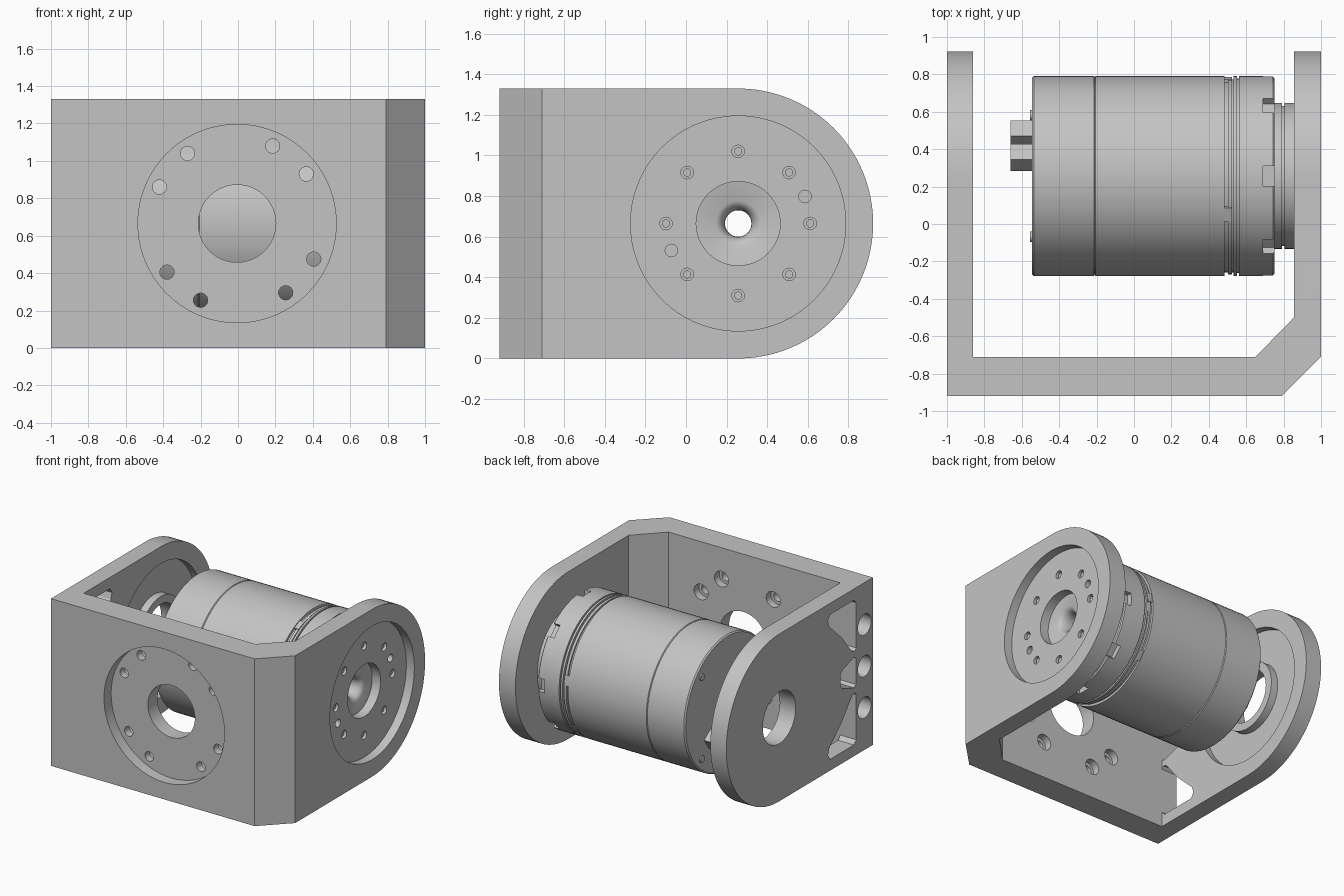
import bpy, bmesh
from math import sin, cos, pi, radians
from mathutils import Matrix, Vector

if "Cube" in bpy.data.objects:
    bpy.data.objects.remove(bpy.data.objects["Cube"], do_unlink=True)

H, CY, CZ = 1.33, 0.257, 0.665      # bracket height, motor axis position

grey = bpy.data.materials.new("machined grey")
grey.use_nodes = True
grey.diffuse_color = (0.55, 0.55, 0.55, 1)
grey.node_tree.nodes["Principled BSDF"].inputs["Base Color"].default_value = (0.55, 0.55, 0.55, 1)


def finish(name, bm):
    bmesh.ops.recalc_face_normals(bm, faces=bm.faces)
    me = bpy.data.meshes.new(name)
    bm.to_mesh(me)
    bm.free()
    me.materials.append(grey)
    ob = bpy.data.objects.new(name, me)
    bpy.context.collection.objects.link(ob)
    return ob


def prism(name, pts, axis, a, b):
    """Extrude a flat outline along x (points are y,z) or z (points are x,y)."""
    bm = bmesh.new()
    put = (lambda p, w: (w, p[0], p[1])) if axis == "x" else (lambda p, w: (p[0], p[1], w))
    face = bm.faces.new([bm.verts.new(put(p, a)) for p in pts])
    ext = bmesh.ops.extrude_face_region(bm, geom=[face])
    moved = [v for v in ext["geom"] if isinstance(v, bmesh.types.BMVert)]
    bmesh.ops.translate(bm, verts=moved, vec=Vector(put((0, 0), b - a)))
    return finish(name, bm)


def cyl(name, axis, a, b, c, r, n=32):
    """Cylinder along x (c = y,z) or y (c = x,z) from a to b."""
    bm = bmesh.new()
    rot = Matrix.Rotation(pi / 2, 4, "Y" if axis == "x" else "X")
    m = (a + b) / 2
    loc = (m, c[0], c[1]) if axis == "x" else (c[0], m, c[1])
    bmesh.ops.create_cone(bm, cap_ends=True, segments=n, radius1=r, radius2=r,
                          depth=b - a, matrix=Matrix.Translation(loc) @ rot)
    return finish(name, bm)


def box(name, loc, size, tilt=0):
    bm = bmesh.new()
    bmesh.ops.create_cube(bm, size=1, matrix=Matrix.Translation(loc)
                          @ Matrix.Rotation(tilt, 4, "X") @ Matrix.Diagonal((*size, 1)))
    return finish(name, bm)


def lathe(name, profile, n=96):
    """Revolve a closed (x, radius) loop around the motor axis."""
    bm = bmesh.new()
    rings = [[bm.verts.new((x, CY + r * cos(2 * pi * i / n), CZ + r * sin(2 * pi * i / n)))
              for i in range(n)] for x, r in profile]
    for k in range(len(rings)):
        p, q = rings[k - 1], rings[k]
        for i in range(n):
            j = (i + 1) % n
            bm.faces.new((p[i], p[j], q[j], q[i]))
    return finish(name, bm)


def boolean(ob, cutter, op="DIFFERENCE"):
    mod = ob.modifiers.new("cut", "BOOLEAN")
    mod.operation, mod.object, mod.solver = op, cutter, "EXACT"
    bpy.context.view_layer.objects.active = ob
    bpy.ops.object.modifier_apply(modifier=mod.name)
    bpy.data.objects.remove(cutter, do_unlink=True)


def polar(r, deg):
    return CY + r * cos(radians(deg)), CZ + r * sin(radians(deg))


# Bracket: U-shaped plan trimmed by the rounded side outline
plan = [(-1, -.92), (.79, -.92), (1, -.71), (1, 1), (.855, 1), (.855, -.5),
        (.65, -.71), (-.86, -.71), (-.86, 1), (-1, 1)]
bracket = prism("bracket", plan, "z", 0, H)
side = [(-.95, 0)] + [polar(H / 2, -90 + 180 * i / 48) for i in range(49)] + [(-.95, H)]
boolean(bracket, prism("cutter", side, "x", -1.1, 1.1), "INTERSECT")

# Front wall: round recess, centre hole, counterbored bolt holes
FX = -.005
boolean(bracket, cyl("cutter", "y", -1, -.83, (FX, CZ), .53, 72))
boolean(bracket, cyl("cutter", "y", -1, -.6, (FX, CZ), .207, 48))
for x, z in [(-.27, 1.04), (-.42, .86), (.185, 1.08), (.365, .93),
             (-.38, .405), (-.2, .255), (.255, .295), (.405, .475)]:
    boolean(bracket, cyl("cutter", "y", -1, -.6, (x, z), .038, 24))
    boolean(bracket, cyl("cutter", "y", -.77, -.6, (x, z), .062, 24))

# Left-over arm at +x: outer recess, centre hole, bolt circle and dowel holes
boolean(bracket, cyl("cutter", "x", .93, 1.1, (CY, CZ), .53, 72))
boolean(bracket, cyl("cutter", "x", .8, 1.1, (CY, CZ), .207, 48))
bolts = [polar(.355, 45 * i) for i in range(8)]
for c in bolts + [polar(.355, 22), polar(.355, 202)]:
    boolean(bracket, cyl("cutter", "x", .87, 1.1, c, .031, 20))

# Arm at -x: inner ring recess, centre hole, side bores, lightening cutouts
boolean(bracket, lathe("cutter", [(-.92, .27), (-.92, .53), (-.8, .53), (-.8, .27)], 72))
boolean(bracket, cyl("cutter", "x", -1.1, -.8, (CY, CZ), .207, 48))
for z in (.335, .665, .995):
    boolean(bracket, cyl("cutter", "x", -1.1, -.86, (-.815, z), .083))
upper = [(-.71, .85), (-.69, .83), (-.66, .84), (-.53, 1.0), (-.37, 1.15),
         (-.355, 1.2), (-.38, 1.24), (-.68, 1.24), (-.71, 1.21)]
lower = [(y, H - z) for y, z in reversed(upper)]
middle = [(-.71, .56), (-.68, .545), (-.54, .59), (-.51, .62),
          (-.51, .71), (-.54, .74), (-.68, .785), (-.71, .77)]
for outline in (upper, lower, middle):
    boolean(bracket, prism("cutter", outline, "x", -1.1, -.8))

# Motor: hollow turned housing with seam and ring grooves
motor = lathe("motor_housing", [
    (-.545, .065), (-.545, .525), (-.535, .535), (-.215, .535), (-.21, .528), (-.205, .535),
    (.483, .535), (.483, .515), (.503, .515), (.503, .528), (.524, .528), (.524, .515),
    (.533, .515), (.533, .535), (.55, .535), (.55, .52), (.562, .52), (.562, .535),
    (.742, .535), (.75, .527), (.75, .065)])
for i in range(8):
    y, z = polar(.535, 45 * i)
    boolean(motor, box("cutter", (.73, y, z), (.08, .09, .105), radians(45 * i)))

# Small clips bridging the ring groove
for i, deg in enumerate((10, 113, 230, 320)):
    y, z = polar(.518, deg)
    box(f"groove_clip_{i + 1}", (.505, y, z), (.04, .025, .08), radians(deg))

# Output flange with flared bore
lathe("output_flange", [
    (.74, .065), (.74, .375), (.75, .375), (.75, .39), (.79, .39), (.79, .375), (.805, .375),
    (.805, .39), (.856, .39), (.856, .11), (.845, .09), (.825, .075), (.79, .066)])

# Bolt heads in the flange arm
for i, (y, z) in enumerate(bolts):
    cyl(f"flange_bolt_{i + 1}", "x", .86, .915, (y, z), .02, 16)

# Rear connectors and cover screws
for i, (y, z) in enumerate([(.48, .46), (.355, .55)]):
    plug = box(f"rear_connector_{i + 1}", (-.595, y, z), (.13, .1, .11), radians(-35))
    boolean(plug, box("cutter", (-.65, y, z), (.08, .065, .075), radians(-35)))
for i, deg in enumerate((-45, 45, 135, 225)):
    cyl(f"rear_screw_{i + 1}", "x", -.555, -.54, polar(.46, deg), .028, 16)

# Smooth round surfaces, keep machined edges crisp
bpy.ops.object.select_all(action="DESELECT")
for ob in bpy.context.collection.objects:
    if ob.type == "MESH":
        ob.select_set(True)
        bpy.context.view_layer.objects.active = ob
bpy.ops.object.shade_smooth_by_angle(angle=radians(30))
